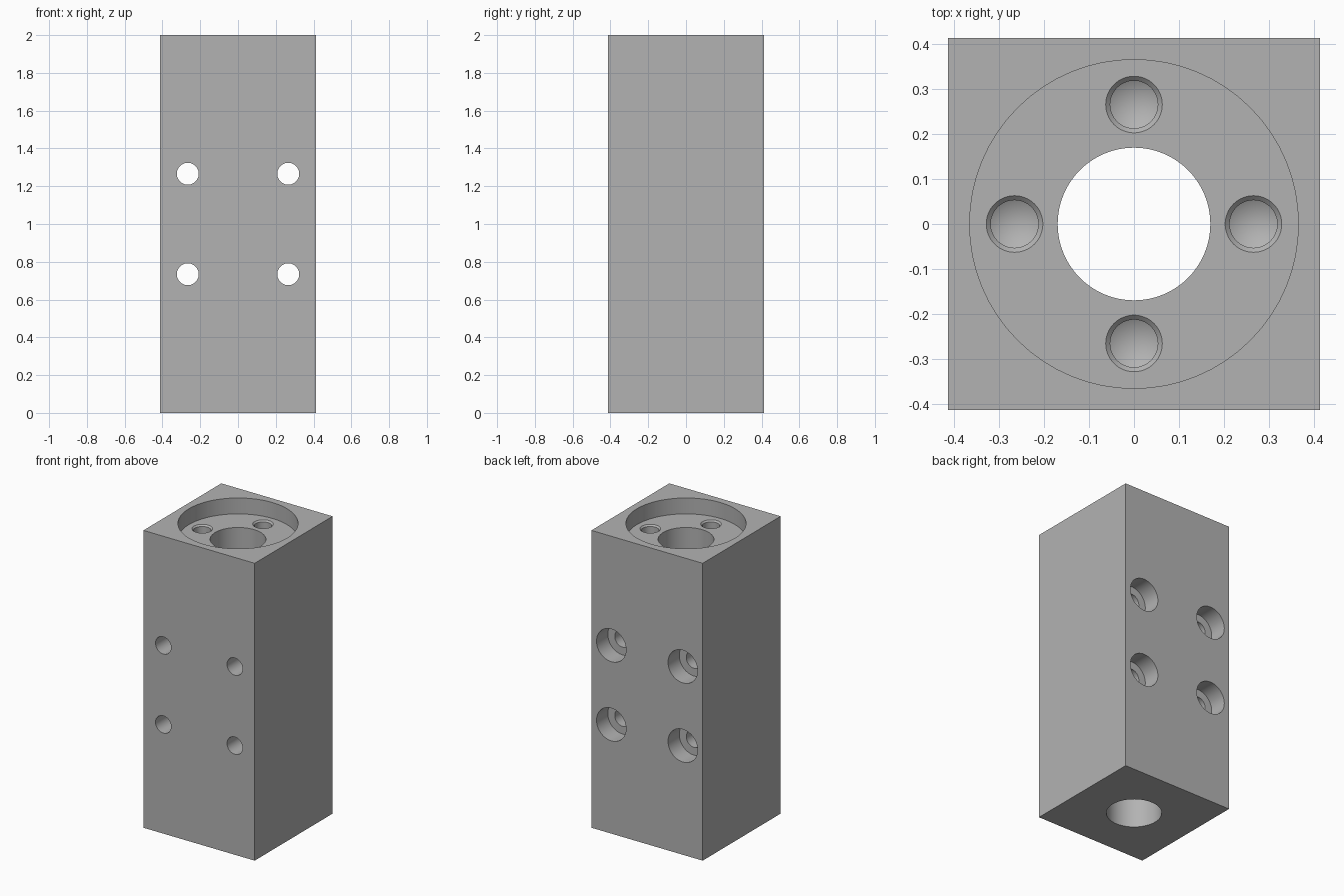
import bpy, bmesh, math
from mathutils import Matrix

default = bpy.data.objects.get("Cube")
if default:
    bpy.data.objects.remove(default, do_unlink=True)

HALF, HEIGHT = 0.414, 2.0
FLOOR = HEIGHT - 0.107      # floor of the round recess
OFFSET = 0.266              # distance of every screw hole from the axis
SEGMENTS = 64

metal = bpy.data.materials.new("grey metal")
metal.use_nodes = True
colour = (0.45, 0.45, 0.45, 1)
metal.diffuse_color = colour
metal.node_tree.nodes["Principled BSDF"].inputs["Base Color"].default_value = colour


def add_object(name, bm):
    bmesh.ops.recalc_face_normals(bm, faces=bm.faces)
    mesh = bpy.data.meshes.new(name)
    bm.to_mesh(mesh)
    bm.free()
    mesh.materials.append(metal)
    obj = bpy.data.objects.new(name, mesh)
    bpy.context.collection.objects.link(obj)
    return obj


def lathe(name, profile, matrix=Matrix()):
    """Solid of revolution from (radius, height) points, starting and ending on the axis."""
    bm = bmesh.new()
    verts = [bm.verts.new((r, 0, z)) for r, z in profile]
    edges = [bm.edges.new(pair) for pair in zip(verts, verts[1:])]
    bmesh.ops.spin(bm, geom=verts + edges, cent=(0, 0, 0), axis=(0, 0, 1),
                   angle=math.tau, steps=SEGMENTS, use_duplicate=False)
    bmesh.ops.remove_doubles(bm, verts=bm.verts, dist=0.0001)
    bm.transform(matrix)
    return add_object(name, bm)


# Square block standing on the ground
bm = bmesh.new()
bmesh.ops.create_cube(bm, size=1)
bm.transform(Matrix.Translation((0, 0, HEIGHT / 2))
             @ Matrix.Diagonal((HALF * 2, HALF * 2, HEIGHT, 1)))
block = add_object("mounting_block", bm)

# Central through bore with the wide top recess
cutters = [lathe("bore_cutter", [
    (0, -0.1), (0.17, -0.1), (0.17, FLOOR), (0.366, FLOOR), (0.366, 2.1), (0, 2.1)])]

# Four blind drilled holes in the recess floor, chamfered, with a conical tip
drill = [(0, -0.30), (0.053, -0.27), (0.053, -0.01), (0.063, 0), (0.063, 0.03), (0, 0.03)]
for i in range(4):
    place = Matrix.Rotation(i * math.pi / 2, 4, "Z") @ Matrix.Translation((OFFSET, 0, FLOOR))
    cutters.append(lathe("drill_cutter", drill, place))

# Four cross holes, counterbored from the back
cross = [(0, -0.5), (0.058, -0.5), (0.058, HALF - 0.12), (0.11, HALF - 0.12), (0.11, 0.5), (0, 0.5)]
for x in (-OFFSET, OFFSET):
    for z in (-OFFSET, OFFSET):
        place = (Matrix.Translation((x, 0, HEIGHT / 2 + z))
                 @ Matrix.Rotation(-math.pi / 2, 4, "X"))
        cutters.append(lathe("cross_hole_cutter", cross, place))

# Cut everything out of the block, then drop the cutters
for cutter in cutters:
    cutter.hide_render = True
    cut = block.modifiers.new("cut", "BOOLEAN")
    cut.operation = "DIFFERENCE"
    cut.solver = "EXACT"
    cut.object = cutter
depsgraph = bpy.context.evaluated_depsgraph_get()
result = bpy.data.meshes.new_from_object(block.evaluated_get(depsgraph))
block.modifiers.clear()
block.data = result
result.name = "mounting_block"
result.materials.clear()
result.materials.append(metal)
for face in result.polygons:
    face.material_index = 0
for cutter in cutters:
    bpy.data.objects.remove(cutter, do_unlink=True)

# Smooth hole walls, sharp rims
bpy.ops.object.select_all(action="DESELECT")
block.select_set(True)
bpy.context.view_layer.objects.active = block
bpy.ops.object.shade_smooth_by_angle(angle=math.radians(25))
